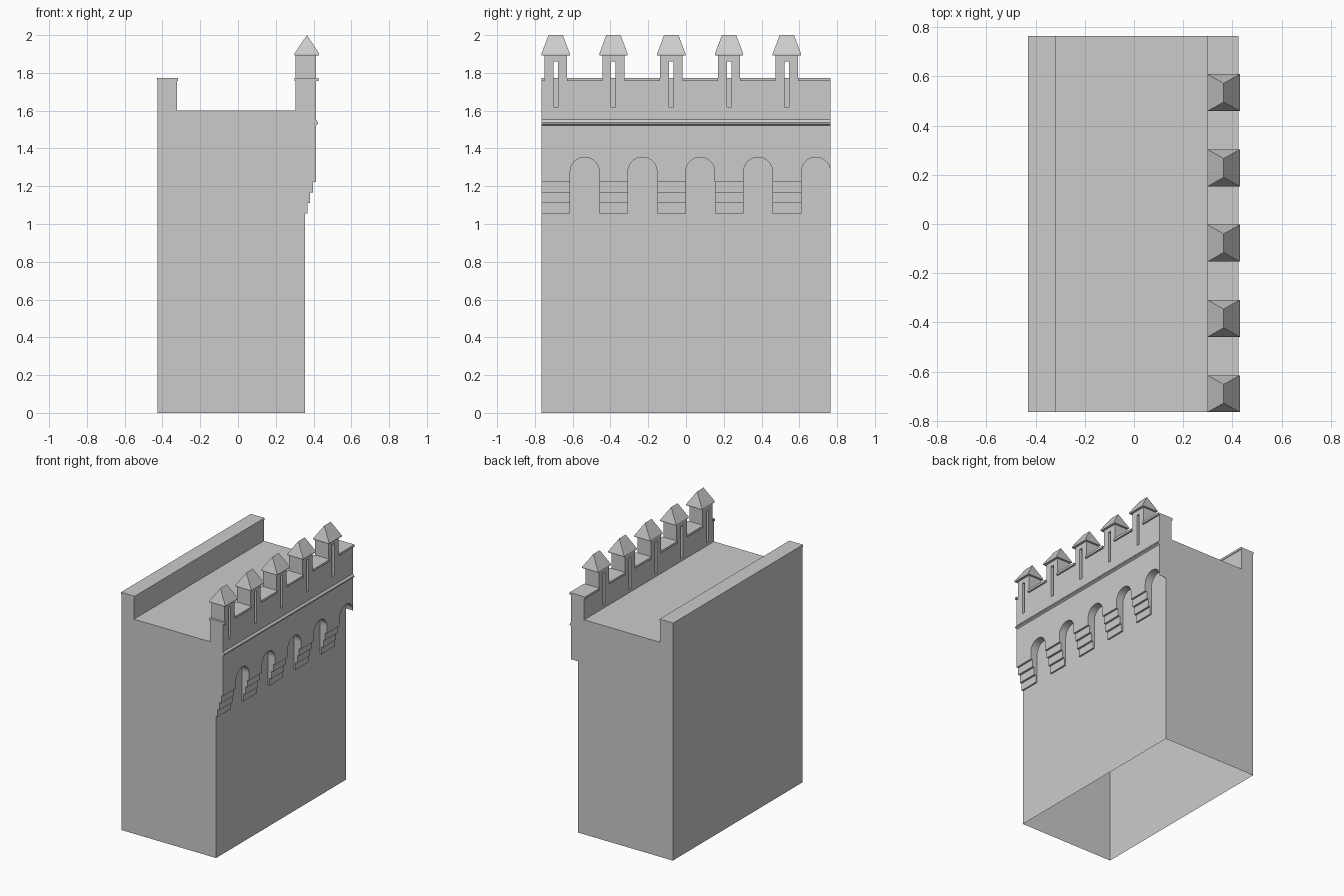
import bpy, bmesh, math

if "Cube" in bpy.data.objects:
    bpy.data.objects.remove(bpy.data.objects["Cube"])

L = 0.765                 # half length along y
PITCH = 0.306             # spacing of arches and merlons
W = 0.152                 # corbel width
MERLONS = [-0.69 + PITCH * k for k in range(5)]
XF = 0.412                # outer face of the overhang


def finish(name, bm):
    bmesh.ops.recalc_face_normals(bm, faces=bm.faces)
    me = bpy.data.meshes.new(name)
    bm.to_mesh(me)
    bm.free()
    ob = bpy.data.objects.new(name, me)
    bpy.context.collection.objects.link(ob)
    return ob


def extrude(name, pts, axis, a, b):
    """Extrude an xz outline along y, or a yz outline along x."""
    bm = bmesh.new()
    place = (lambda p, t: (p[0], t, p[1])) if axis == 'y' else (lambda p, t: (t, p[0], p[1]))
    face = bm.faces.new([bm.verts.new(place(p, a)) for p in pts])
    geom = bmesh.ops.extrude_face_region(bm, geom=[face])['geom']
    shift = (0, b - a, 0) if axis == 'y' else (b - a, 0, 0)
    bmesh.ops.translate(bm, vec=shift, verts=[v for v in geom if isinstance(v, bmesh.types.BMVert)])
    return finish(name, bm)


def box(name, x0, x1, y0, y1, z0, z1):
    return extrude(name, [(x0, z0), (x1, z0), (x1, z1), (x0, z1)], 'y', y0, y1)


def boolean(target, other, op):
    other.hide_render = True
    mod = target.modifiers.new(op, 'BOOLEAN')
    mod.operation, mod.object, mod.solver = op, other, 'EXACT'
    bpy.context.view_layer.objects.active = target
    bpy.ops.object.modifier_apply(modifier=mod.name)
    bpy.data.objects.remove(other)


# Wall body with the plain rear parapet
body = extrude("wall_body", [(-0.427, 0), (0.355, 0), (0.355, 1.6), (-0.322, 1.6),
                             (-0.322, 1.77), (-0.427, 1.77)], 'y', -L, L)

# Overhanging front: arches along the bottom, merlons along the top
r = 0.0765
outline = [(-L, 1.222)]
for k in range(5):
    y = -L + PITCH * k + W
    outline.append((y, 1.222))
    for i in range(21):
        t = math.pi * (1 - i / 20)
        outline.append((y + r + r * math.cos(t), 1.277 + r * math.sin(t)))
    if k < 4:
        outline.append((y + 2 * r, 1.222))
outline += [(L, 1.277), (L, 1.77)]
for c in reversed(MERLONS):
    outline += [(c + 0.059, 1.77), (c + 0.059, 1.897), (c - 0.059, 1.897), (c - 0.059, 1.77)]
outline.append((-L, 1.77))
front = extrude("battlement", outline, 'x', 0.304, XF)
boolean(body, front, 'UNION')

# Arrow slits through the merlons
for c in MERLONS:
    boolean(body, box("slit_cutter", 0.25, 0.5, c - 0.012, c + 0.012, 1.62, 1.86), 'DIFFERENCE')

# Open underside
bm = bmesh.new()
bm.from_mesh(body.data)
bmesh.ops.delete(bm, geom=[f for f in bm.faces if all(v.co.z < 0.001 for v in f.verts)], context='FACES')
bm.to_mesh(body.data)
bm.free()

# Stepped corbels between the arches
for k in range(5):
    y = -L + PITCH * k
    extrude(f"corbel_{k}", [(0.355, 1.055), (0.367, 1.055), (0.367, 1.11), (0.382, 1.11), (0.382, 1.167),
                            (0.398, 1.167), (0.398, 1.222), (0.355, 1.222)], 'y', y, y + W)

# String course
extrude("string_course", [(0.405, 1.522), (XF, 1.522), (0.424, 1.53), (0.424, 1.538),
                          (XF, 1.553), (0.405, 1.553)], 'y', -L, L)

# Coping on the rear parapet and between the merlons
box("rear_coping", -0.43, -0.317, -L, L, 1.756, 1.772)
edges = [-L] + [c + s for c in MERLONS for s in (-0.059, 0.059)] + [L]
for i in range(0, len(edges), 2):
    box(f"coping_{i // 2}", 0.298, 0.425, edges[i], edges[i + 1], 1.756, 1.772)

# Hipped merlon roofs
for k, c in enumerate(MERLONS):
    bm = bmesh.new()
    for z in (1.893, 1.902):
        for x in (0.299, 0.43):
            for s in (-1, 1):
                bm.verts.new((x, c + s * 0.075, z))
    for s in (-1, 1):
        bm.verts.new((0.3645, c + s * 0.038, 2.0))
    bmesh.ops.convex_hull(bm, input=bm.verts)
    bmesh.ops.dissolve_limit(bm, angle_limit=0.01, verts=bm.verts, edges=bm.edges)
    finish(f"merlon_roof_{k}", bm)
